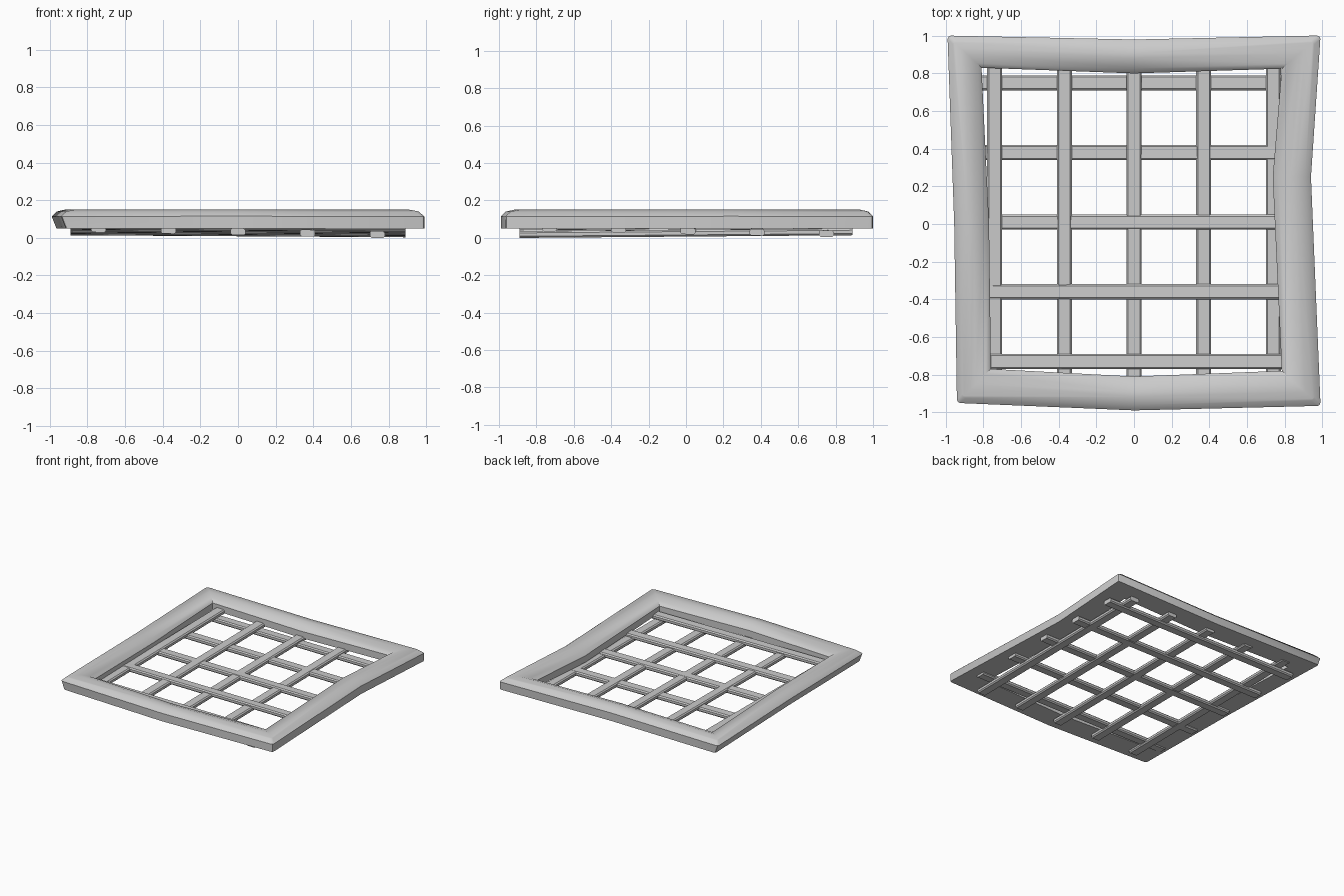
import bpy, bmesh, math
from mathutils import Vector

cube = bpy.data.objects.get("Cube")
if cube:
    bpy.data.objects.remove(cube, do_unlink=True)

grey = bpy.data.materials.new("light grey")
grey.use_nodes = True
colour = (0.6, 0.6, 0.6, 1)
grey.diffuse_color = colour
grey.node_tree.nodes["Principled BSDF"].inputs["Base Color"].default_value = colour


def finish(bm, name, angle):
    bmesh.ops.recalc_face_normals(bm, faces=bm.faces)
    mesh = bpy.data.meshes.new(name)
    bm.to_mesh(mesh)
    bm.free()
    mesh.materials.append(grey)
    obj = bpy.data.objects.new(name, mesh)
    bpy.context.collection.objects.link(obj)
    bpy.ops.object.select_all(action='DESELECT')
    obj.select_set(True)
    bpy.context.view_layer.objects.active = obj
    bpy.ops.object.shade_smooth_by_angle(angle=math.radians(angle))
    return obj


# Warped frame: outer and inner outlines joined by a rounded moulding profile
outer = [(-.99, 1), (0, .98), (.99, 1), (.94, .25),
         (.99, -.965), (0, -.99), (-.94, -.95), (-.955, 0)]
inner = [(-.81, .83), (0, .80), (.785, .825), (.737, .25),
         (.785, -.78), (0, -.81), (-.76, -.77), (-.77, 0)]
profile = [(0, .05), (0, .115), (.15, .14), (.4, .15),
           (.55, .15), (.85, .132), (1, .105), (1, .05)]

bm = bmesh.new()
rings = []
for o, i in zip(outer, inner):
    ring = []
    for n, (t, z) in enumerate(profile):
        p = Vector(o).lerp(Vector(i), t)
        undercut = .025 if n == 0 and o[0] < -.9 else 0
        ring.append(bm.verts.new((p.x + undercut, p.y, z)))
    rings.append(ring)
for k, a in enumerate(rings):
    b = rings[(k + 1) % len(rings)]
    for n in range(len(profile)):
        m = (n + 1) % len(profile)
        bm.faces.new((a[n], a[m], b[m], b[n]))
# Blunt the four outer corners
corners = [bm.edges.get((r[n], r[n + 1])) for r in rings[::2] for n in range(2)]
bmesh.ops.bevel(bm, geom=corners, offset=.015, segments=2, affect='EDGES', profile=.5)
finish(bm, "frame", 35)


# Lattice bars: chamfered strips lying on two gently tilted planes
def bar(name, along_x, offset, height):
    bm = bmesh.new()
    half, thick, cut = .04, .036, .009
    section = [(-half + cut, 0), (half - cut, 0), (half, cut), (half, thick - cut),
               (half - cut, thick), (cut - half, thick), (-half, thick - cut), (-half, cut)]
    ends = []
    for e in (-.89, .89):
        loop = []
        for s, h in section:
            x, y = (e, offset + s) if along_x else (offset + s, e)
            loop.append(bm.verts.new((x, y, height(x, y) + h)))
        bm.faces.new(loop)
        ends.append(loop)
    a, b = ends
    for n in range(len(a)):
        m = (n + 1) % len(a)
        bm.faces.new((a[n], a[m], b[m], b[n]))
    finish(bm, name, 30)


for k in range(5):
    step = (k - 2) * .37
    bar(f"cross_bar_{k + 1}", True, step + .01, lambda x, y: .024 - .02 * y - .006 * x)
    bar(f"long_bar_{k + 1}", False, step, lambda x, y: .0217 + .008 * y - .02 * x)
